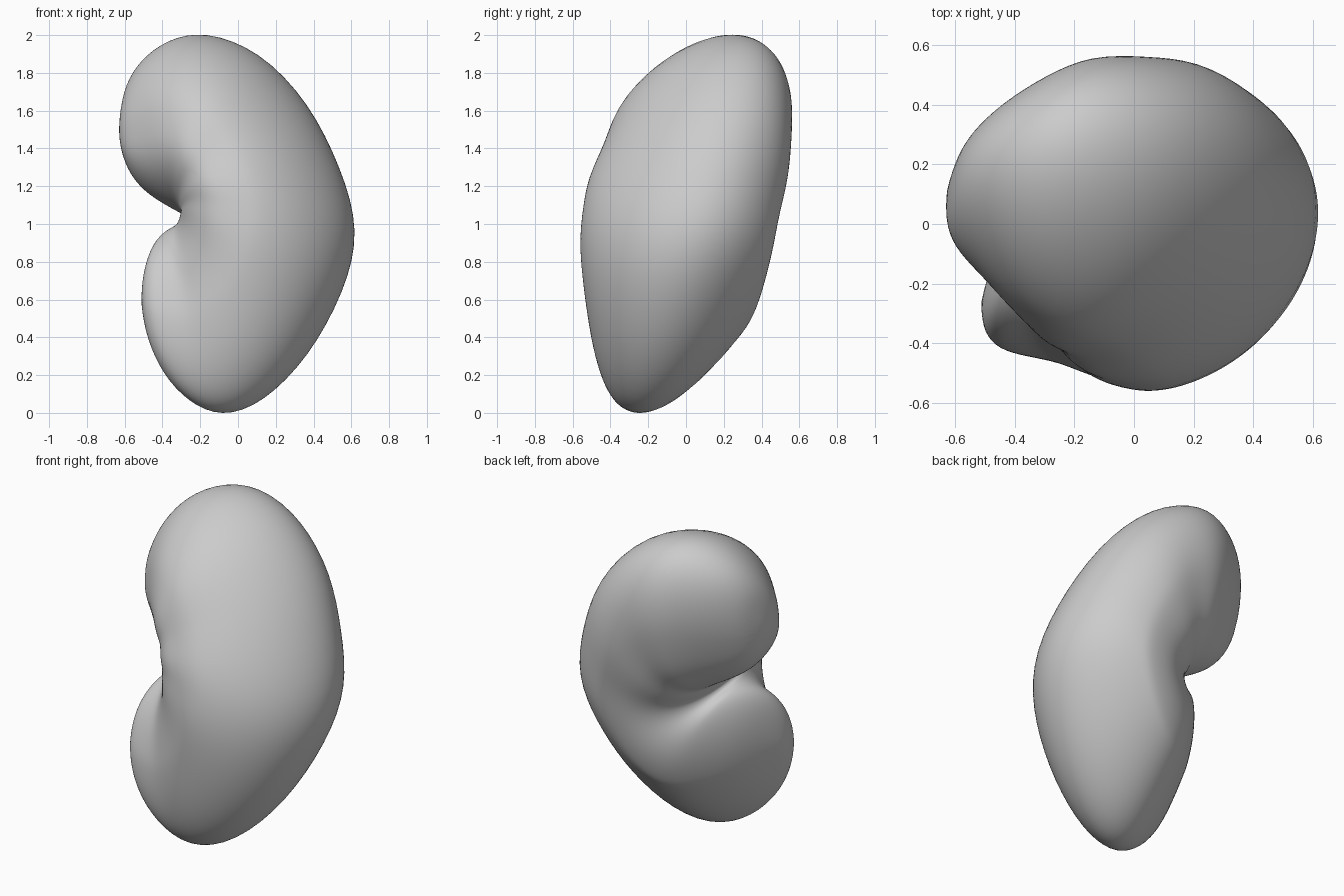
import bpy, bmesh, math
from mathutils import Vector

cube = bpy.data.objects.get("Cube")
if cube:
    bpy.data.objects.remove(cube)

SIDES = 28
LEAN = 0.28          # backward lean of upright sections
YAW = 0.2            # turns the notch towards the back
NOTCH_DROP = 0.38    # lowers the notch towards the back
SWELL = 1.03         # makes up for the rounding of the outer edge

# Cross-sections fanned around the notch:
# outer x, outer z, inner x, inner z, centre y, half depth
SECTIONS = [
    (-.61, 1.64, -.60, 1.32, .11, .12),
    (-.585, 1.75, -.53, 1.21, .11, .19),
    (-.51, 1.87, -.43, 1.14, .12, .27),
    (-.37, 1.975, -.35, 1.10, .12, .36),
    (-.18, 2.02, -.31, 1.08, .12, .43),
    (.10, 1.92, -.30, 1.07, .08, .47),
    (.36, 1.65, -.295, 1.05, .06, .49),
    (.53, 1.30, -.29, 1.035, -.01, .51),
    (.63, .97, -.29, 1.02, -.04, .51),
    (.55, .65, -.295, 1.005, -.07, .50),
    (.36, .30, -.30, .99, -.08, .46),
    (.12, .06, -.31, .98, -.09, .41),
    (-.09, -.01, -.33, .975, -.10, .35),
    (-.26, .07, -.385, .95, -.14, .29),
    (-.39, .21, -.445, .88, -.19, .22),
    (-.47, .38, -.49, .76, -.24, .12),
]
UPPER_TIP = Vector((-.63, .11, 1.48))
LOWER_TIP = Vector((-.515, -.26, .58))


def section_ring(bm, ox, oz, ix, iz, cy, depth):
    """One loop whose four quarters are blunt or narrowed depending on height."""
    centre = Vector(((ox + ix) / 2, cy, (oz + iz) / 2))
    half = Vector(((ox - ix) / 2, LEAN * (oz - iz) / 2, (oz - iz) / 2))
    t = min(max(centre.z - 0.5, 0), 1)
    outer_back, outer_front = 1.45 - .45 * t * t, 1.25 - .25 * t
    inner_back, inner_front = 1 - .28 * t, .87 - .15 * t
    ring = []
    for i in range(SIDES):
        a = math.tau * i / SIDES
        c, s = math.cos(a), math.sin(a)
        if c > 0:
            reach = SWELL * c ** (outer_back if s > 0 else outer_front)
        else:
            reach = -(-c) ** (inner_back if s > 0 else inner_front)
        across = Vector((YAW, 1, -NOTCH_DROP * (1 - c) / 2))
        ring.append(bm.verts.new(centre + half * reach + across * depth * s))
    return ring


# Curved bean-shaped body
bm = bmesh.new()
rings = [section_ring(bm, *s) for s in SECTIONS]
tips = [bm.verts.new(UPPER_TIP), bm.verts.new(LOWER_TIP)]
for i in range(SIDES):
    j = (i + 1) % SIDES
    for a, b in zip(rings, rings[1:]):
        bm.faces.new((a[i], a[j], b[j], b[i]))
    bm.faces.new((tips[0], rings[0][j], rings[0][i]))
    bm.faces.new((tips[1], rings[-1][i], rings[-1][j]))
bmesh.ops.recalc_face_normals(bm, faces=bm.faces)
mesh = bpy.data.meshes.new("bean_body")
bm.to_mesh(mesh)
bm.free()
body = bpy.data.objects.new("bean_body", mesh)
bpy.context.collection.objects.link(body)

# Smooth the surface
subdivision = body.modifiers.new("rounding", 'SUBSURF')
subdivision.levels = subdivision.render_levels = 2
bpy.context.view_layer.objects.active = body
body.select_set(True)
bpy.ops.object.modifier_apply(modifier=subdivision.name)
bpy.ops.object.shade_smooth()

# Stand the body on the ground
floor = min(v.co.z for v in mesh.vertices)
for v in mesh.vertices:
    v.co.z -= floor
mesh.update()

# Single grey colour
grey = bpy.data.materials.new("light_grey")
grey.use_nodes = True
colour = (.6, .6, .6, 1)
grey.diffuse_color = colour
grey.node_tree.nodes["Principled BSDF"].inputs["Base Color"].default_value = colour
mesh.materials.append(grey)
